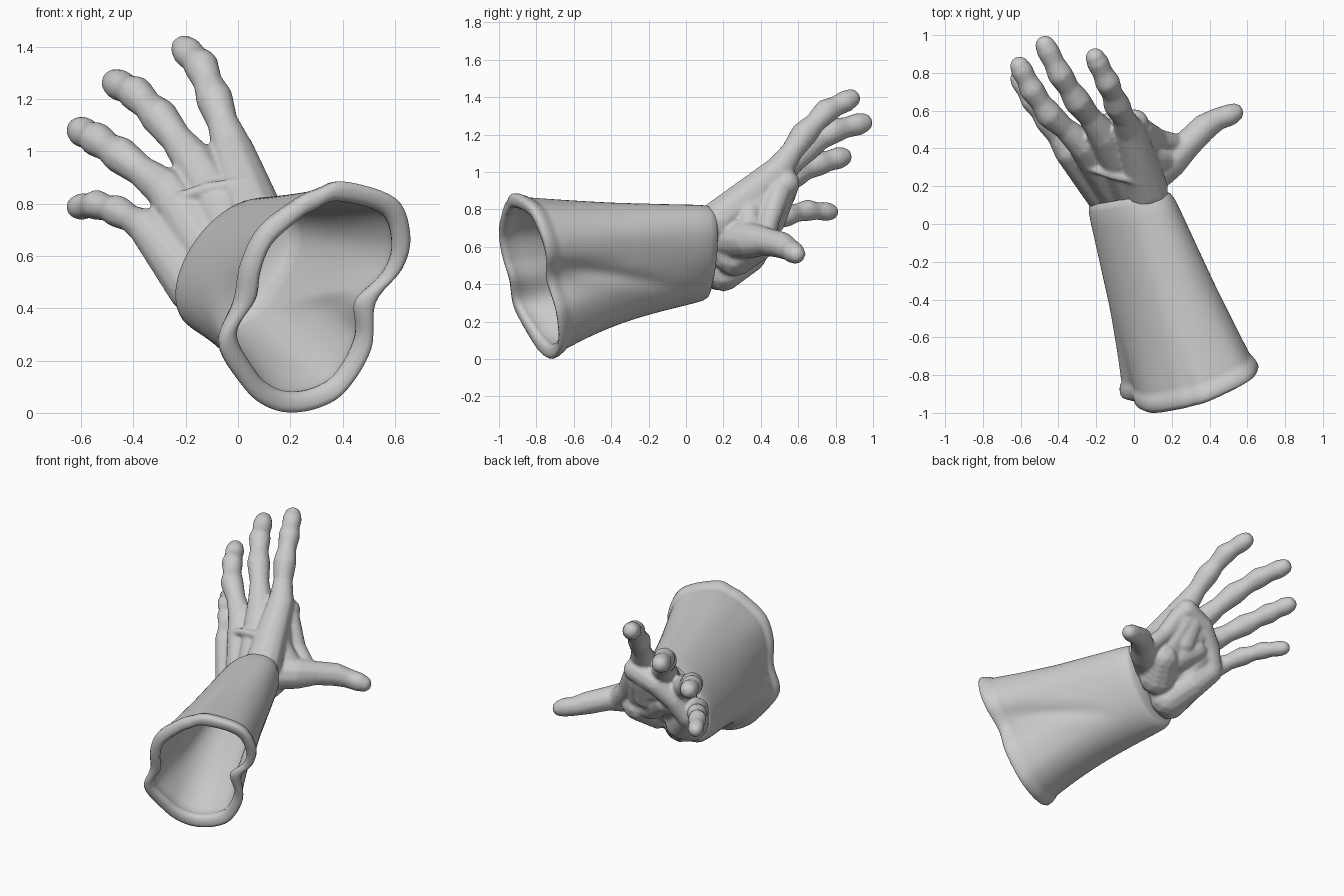
import bpy, bmesh, math
from mathutils import Vector, Matrix

if "Cube" in bpy.data.objects:
    bpy.data.objects.remove(bpy.data.objects["Cube"])


def make_object(name, bm):
    bmesh.ops.recalc_face_normals(bm, faces=bm.faces)
    me = bpy.data.meshes.new(name)
    bm.to_mesh(me)
    bm.free()
    me.shade_smooth()
    ob = bpy.data.objects.new(name, me)
    bpy.context.collection.objects.link(ob)
    return ob


# ---- Sleeve: loft from a wavy cuff outline (x, z) to a tilted wrist ellipse ----
CUFF = [(.2, -.005), (.32, .015), (.42, .08), (.515, .24), (.53, .42), (.635, .55), (.665, .68),
        (.61, .82), (.41, .885), (.31, .855), (.235, .82), (.09, .71), (.02, .57),
        (-.005, .42), (-.07, .26), (.02, .10), (.10, .025)]
CENTRE, WRIST = Vector((.27, .45)), Vector((-.025, .57))


def smooth_loop(pts, steps):
    out, n = [], len(pts)
    for i in range(n):
        a, b, c, d = (Vector(pts[(i + k - 1) % n]) for k in range(4))
        for j in range(steps):
            t = j / steps
            out.append(.5 * (2 * b + (c - a) * t + (2 * a - 5 * b + 4 * c - d) * t * t
                             + (3 * b - a - 3 * c + d) * t ** 3))
    return out


def sleeve_point(p, p_soft, s, inset):
    ray = p - CENTRE
    ang = math.atan2(ray.y, ray.x)
    local = ang - math.radians(52)
    r = 1 / math.hypot(math.cos(local) / .29, math.sin(local) / .175)
    ray = Vector((math.cos(ang), math.sin(ang)))
    q = WRIST + ray * r
    xz = p.lerp(p_soft, min(1, s * 2)).lerp(q, s)
    y0 = -.81 + .37 * p.x - .31 * p.y
    y1 = .14 + .15 * q.x
    y = y0 + (y1 - y0) * s
    # diagonal fold on the right-hand side
    if ray.x > 0 and s < .8:
        off = xz.y - (.52 - .25 * (y + .7))
        inset += .02 * math.sin(math.pi * s / .8) * math.exp(-(off / .045) ** 2)
    xz = xz - ray * inset
    lift = .05 * math.sin(math.pi * s) * max(0, 1 - xz.y / .5)
    return Vector((xz.x, y, xz.y + lift))


PROFILE = ([(1, .12), (1, .03), (.99, .012), (.96, .003)]
           + [(k / 20, .014 * (1 - k / 20)) for k in range(18, 1, -1)]
           + [(.08, .014), (.065, .004), (.04, -.003), (.015, -.001), (.003, .01), (-.003, .03),
              (-.002, .055), (.005, .07), (.02, .077), (.04, .068), (.06, .055)]
           + [(k / 20, .05) for k in range(2, 18)] + [(.88, .09)])
bm = bmesh.new()
loop = smooth_loop(CUFF, 6)
N, W = len(loop), 8
soft = [sum((loop[(i + k) % N] for k in range(-W, W + 1)), Vector((0, 0))) / (2 * W + 1)
        for i in range(N)]
soft = [p + (p - CENTRE).normalized() * .01 for p in soft]
rings = [[bm.verts.new(sleeve_point(p, q, s, i)) for p, q in zip(loop, soft)] for s, i in PROFILE]
for r0, r1 in zip(rings, rings[1:]):
    for i in range(N):
        j = (i + 1) % N
        bm.faces.new((r0[i], r0[j], r1[j], r1[i]))
for ring in (rings[0], rings[-1]):
    bm.faces.new(ring)
make_object("sleeve", bm)

# ---- Hand: chains of balls fused by a voxel remesh ----
hand = bmesh.new()


def chain(pts):
    """Tapered limb through points (x, y, z, radius)."""
    for a, b in zip(pts, pts[1:]):
        a, b = Vector(a), Vector(b)
        n = max(1, int((b - a).xyz.length / (.3 * min(a.w, b.w))))
        for k in range(n + 1):
            v = a.lerp(b, k / n)
            bmesh.ops.create_icosphere(hand, subdivisions=2, radius=v.w,
                                       matrix=Matrix.Translation(v.xyz))


def finger(root, mcp, pip, dip, tip, r):
    """Metacarpal and three phalanges with bulging joints."""
    m, p, d, t = (Vector(v) for v in (mcp, pip, dip, tip))
    chain([(*root, .115), (*m, r * 1.38)])
    mids = [a.lerp(b, k) for a, b, k in ((m, p, .55), (p, d, .5), (d, t, .4))]
    chain([(*m, r * 1.35), (*mids[0], r * 1.0), (*p, r * 1.2), (*mids[1], r * .94),
           (*d, r * 1.12), (*mids[2], r * .92), (*d.lerp(t, .8), r), (*t, r * .88)])


finger((.07, .18, .74), (-.02, .49, 1.00), (-.09, .63, 1.20), (-.14, .75, 1.325), (-.205, .88, 1.392), .061)
finger((.0, .18, .66), (-.16, .47, .95), (-.30, .65, 1.13), (-.39, .79, 1.22), (-.47, .945, 1.262), .062)
finger((-.08, .17, .57), (-.27, .42, .85), (-.45, .58, .985), (-.54, .71, 1.045), (-.605, .835, 1.08), .061)
finger((-.155, .17, .48), (-.35, .38, .71), (-.46, .54, .77), (-.54, .65, .795), (-.612, .77, .787), .053)

# thumb with its fleshy base, and the web towards the index finger
chain([(.06, .24, .64, .11), (.19, .34, .635, .10), (.28, .42, .63, .078), (.37, .51, .61, .074),
       (.44, .555, .585, .062), (.50, .575, .57, .061), (.53, .588, .56, .052)])
chain([(.10, .30, .66, .09), (.03, .40, .86, .08)])
chain([(.16, .34, .68, .07), (.07, .34, .82, .06)])
chain([(.22, .42, .65, .06), (.13, .45, .75, .055), (.04, .50, .90, .065)])
chain([(.02, .26, .56, .12), (.08, .38, .63, .11)])
# heel and hollow of the palm, pads under the knuckles
chain([(-.11, .20, .47, .11), (-.20, .33, .56, .105), (-.30, .40, .66, .085)])
chain([(-.03, .25, .60, .12), (-.06, .36, .70, .11), (-.11, .45, .82, .10)])
chain([(-.16, .30, .60, .11), (-.20, .41, .73, .09)])
chain([(.07, .37, .66, .10), (.0, .48, .86, .09)])
chain([(-.03, .45, .74, .085), (-.05, .50, .86, .08)])
chain([(-.02, .40, .65, .085), (-.14, .44, .74, .085)])
chain([(.005, .535, .94, .075), (-.14, .52, .88, .07), (-.24, .47, .78, .07), (-.30, .43, .67, .065)])
# fold across the back of the wrist
chain([(-.28, .32, .79, .024), (-.20, .285, .832, .024), (-.11, .255, .86, .024), (.03, .225, .88, .024)])

ob = make_object("hand", hand)
rm = ob.modifiers.new("fuse", 'REMESH')
rm.mode = 'VOXEL'
rm.voxel_size = .01
rm.use_smooth_shade = True
sm = ob.modifiers.new("soften", 'SMOOTH')
sm.factor = .5
sm.iterations = 7
bpy.context.view_layer.objects.active = ob
ob.select_set(True)
for m in ("fuse", "soften"):
    bpy.ops.object.modifier_apply(modifier=m)
